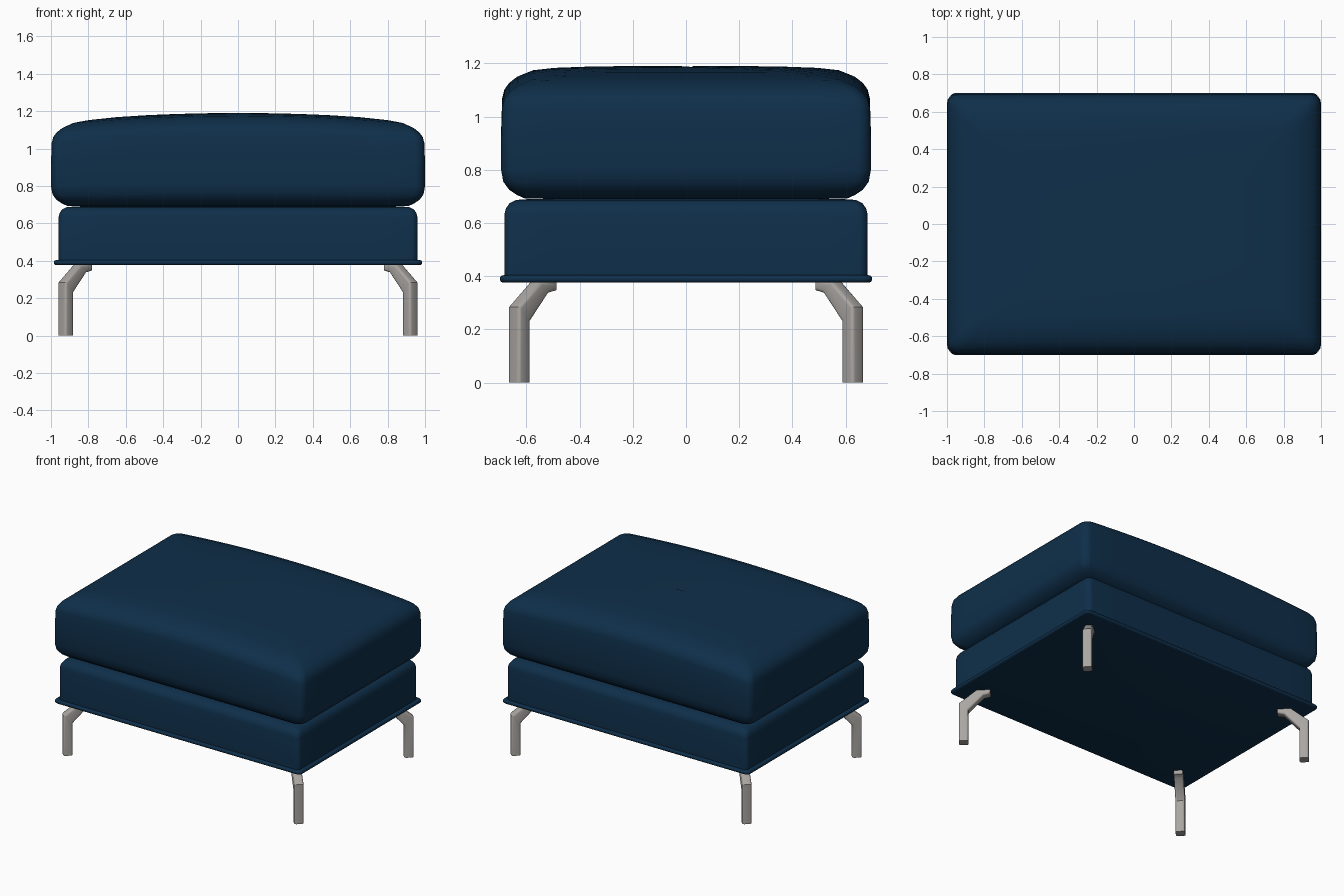
import bpy, bmesh, math
from mathutils import Matrix, Vector

cube = bpy.data.objects.get("Cube")
if cube:
    bpy.data.objects.remove(cube, do_unlink=True)


def material(name, rgb, rough, metal=0.0):
    m = bpy.data.materials.new(name)
    m.use_nodes = True
    m.diffuse_color = (*rgb, 1)
    bsdf = next(n for n in m.node_tree.nodes if n.type == 'BSDF_PRINCIPLED')
    bsdf.inputs["Base Color"].default_value = (*rgb, 1)
    bsdf.inputs["Roughness"].default_value = rough
    return m


FABRIC = material("navy fabric", (0.0045, 0.028, 0.068), 0.8)
METAL = material("brushed metal", (0.40, 0.38, 0.36), 0.5)


def finish(name, bm, mat):
    bmesh.ops.recalc_face_normals(bm, faces=bm.faces)
    mesh = bpy.data.meshes.new(name)
    bm.to_mesh(mesh)
    bm.free()
    mesh.materials.append(mat)
    obj = bpy.data.objects.new(name, mesh)
    bpy.context.collection.objects.link(obj)
    return obj


def smooth(obj, degrees):
    bpy.ops.object.select_all(action='DESELECT')
    obj.select_set(True)
    bpy.context.view_layer.objects.active = obj
    bpy.ops.object.shade_smooth_by_angle(angle=math.radians(degrees))


def rounded_rect(hx, hy, r, arc=4, side=10):
    """Outline of a rounded rectangle, with its sides subdivided."""
    corners = []
    for i, (sx, sy) in enumerate([(1, 1), (-1, 1), (-1, -1), (1, -1)]):
        c = Vector((sx * (hx - r), sy * (hy - r)))
        angles = [math.pi / 2 * (i + k / arc) for k in range(arc + 1)]
        corners.append([c + r * Vector((math.cos(a), math.sin(a))) for a in angles])
    pts = []
    for i, corner in enumerate(corners):
        nxt = corners[(i + 1) % 4][0]
        pts += corner
        pts += [corner[-1].lerp(nxt, k / side) for k in range(1, side)]
    return pts


def loft_slab(name, hx, hy, radius, profile, lift=lambda x, z: 0):
    """Skin a stack of rounded rectangles; profile holds (inset, height)."""
    bm = bmesh.new()
    rings = []
    for inset, z in profile:
        a, b = hx - inset, hy - inset
        pts = rounded_rect(a, b, min(radius, b * 0.6))
        rings.append([bm.verts.new((p.x, p.y, z + lift(p.x, z))) for p in pts])
    n = len(rings[0])
    for low, high in zip(rings, rings[1:]):
        for i in range(n):
            j = (i + 1) % n
            bm.faces.new((low[i], low[j], high[j], high[i]))
    bm.faces.new(rings[0][::-1])
    bm.faces.new(rings[-1])
    obj = finish(name, bm, FABRIC)
    smooth(obj, 50)
    return obj


# Plump seat cushion, crowned along its length
loft_slab("seat_cushion", 1.0, 0.695, 0.05,
          [(0.3, 0.69), (0.09, 0.692), (0.06, 0.705), (0.03, 0.725),
           (0.008, 0.755), (0, 0.8), (0, 0.92), (0.004, 1.03),
           (0.012, 1.06), (0.03, 1.083), (0.06, 1.104), (0.12, 1.126),
           (0.2, 1.134), (0.35, 1.139), (0.5, 1.14), (0.67, 1.14)],
          lambda x, z: 0.05 * (1 - x * x) * max(0, z - 0.69) / 0.45)

# Upholstered base box
loft_slab("base_box", 0.96, 0.683, 0.035,
          [(0, 0.385), (0, 0.63), (0.006, 0.655), (0.02, 0.675),
           (0.045, 0.687), (0.09, 0.69)])

# Piped lower rim with the flat underside
R = 0.014
loft_slab("base_piping", 0.985, 0.7, 0.03,
          [(R - R * math.cos(a), 0.39 + R * math.sin(a))
           for a in (math.pi * (k / 8 - 0.5) for k in range(9))])

# Bent leg outline: (distance outwards, height)
LEG = [(0.031, 0), (0.031, 0.285), (-0.085, 0.38), (-0.175, 0.38),
       (-0.175, 0.347), (-0.13, 0.337), (-0.031, 0.23), (-0.031, 0)]


def leg(name, sx, sy):
    bm = bmesh.new()
    half = 0.031
    face = bm.faces.new([bm.verts.new((r, -half, z)) for r, z in LEG])
    new = bmesh.ops.extrude_face_region(bm, geom=[face])["geom"]
    bmesh.ops.translate(bm, vec=(0, 2 * half, 0),
                        verts=[v for v in new if isinstance(v, bmesh.types.BMVert)])
    # Round the long edges only
    long_edges = [e for e in bm.edges
                  if abs(e.verts[0].co.y - e.verts[1].co.y) < 1e-5
                  and max(v.co.z for v in e.verts) > 0.01]
    bmesh.ops.bevel(bm, geom=long_edges, offset=0.013, segments=3,
                    profile=0.5, affect='EDGES')
    turn = Matrix.Rotation(math.atan2(sy, sx), 4, 'Z')
    place = Matrix.Translation((sx * 0.921, sy * 0.627, 0))
    bmesh.ops.transform(bm, matrix=place @ turn, verts=bm.verts)
    smooth(finish(name, bm, METAL), 35)


for sy, end in ((-1, "front"), (1, "back")):
    for sx, side in ((-1, "right"), (1, "left")):
        leg(f"{end}_{side}_leg", sx, sy)
